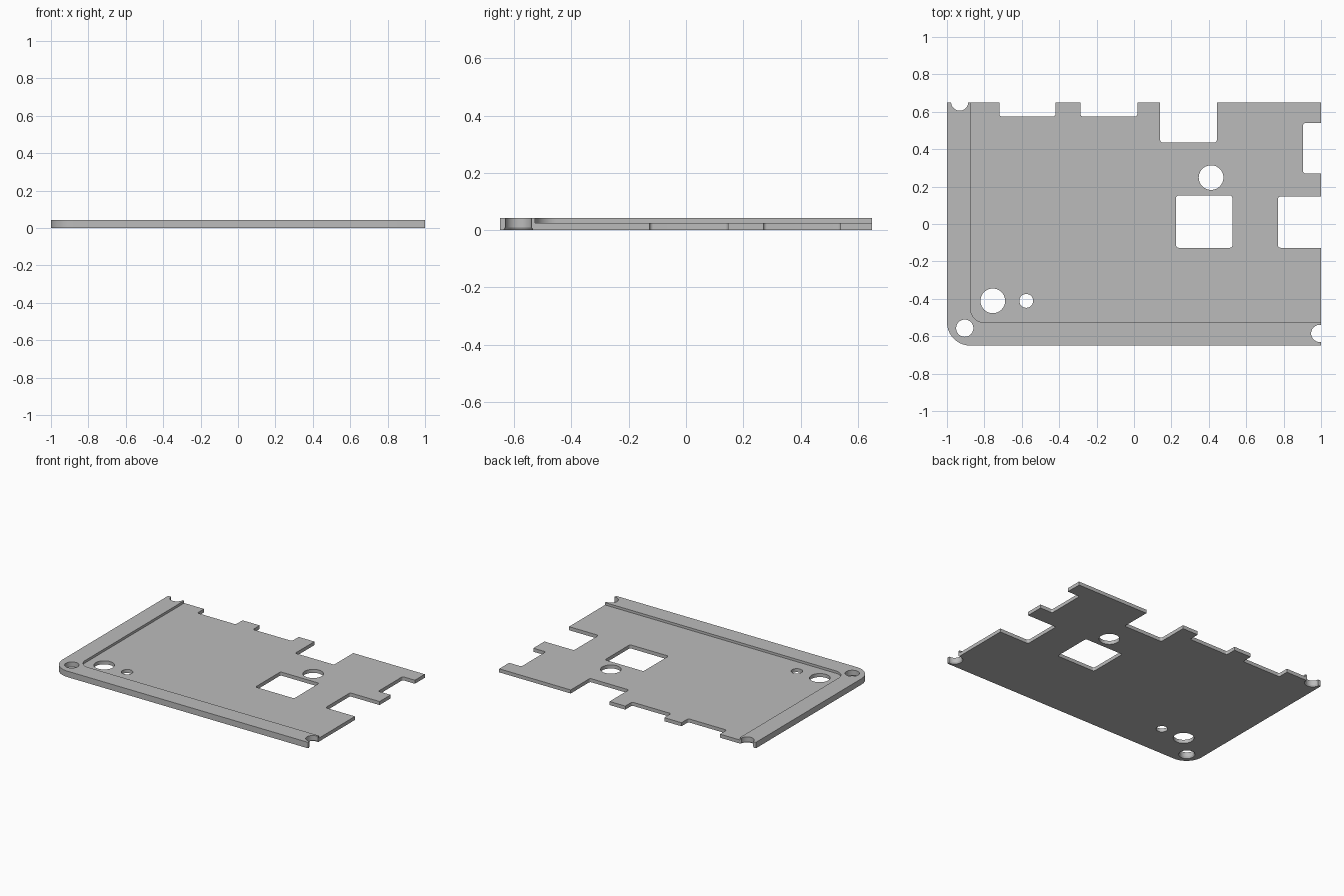
import bpy, bmesh, math

cube = bpy.data.objects.get("Cube")
if cube:
    bpy.data.objects.remove(cube, do_unlink=True)

FLOOR, TOP = 0.025, 0.042

grey = bpy.data.materials.new("plain grey")
grey.use_nodes = True
grey.diffuse_color = (0.5, 0.5, 0.5, 1)
grey.node_tree.nodes["Principled BSDF"].inputs["Base Color"].default_value = (0.5, 0.5, 0.5, 1)


def rounded_box(x0, x1, y0, y1, radii, steps=6):
    """Outline with one radius per corner, from front right counter-clockwise."""
    corners = [(x1, y0, -1, 1), (x1, y1, -1, -1), (x0, y1, 1, -1), (x0, y0, 1, 1)]
    points = []
    for i, (x, y, sx, sy) in enumerate(corners):
        r = radii[i]
        if not r:
            points.append((x, y))
            continue
        for k in range(steps + 1):
            a = math.radians(i * 90 - 90 + 90 * k / steps)
            points.append((x + sx * r + r * math.cos(a), y + sy * r + r * math.sin(a)))
    return points


def circle(x, y, r, sides=40):
    angles = [math.tau * k / sides for k in range(sides)]
    return [(x + r * math.cos(a), y + r * math.sin(a)) for a in angles]


def loft(bm, layers):
    """Closed solid through (outline, height) layers, listed from bottom to top."""
    rings = [[bm.verts.new((x, y, z)) for x, y in outline] for outline, z in layers]
    bm.faces.new(rings[0][::-1])
    bm.faces.new(rings[-1])
    for low, high in zip(rings, rings[1:]):
        for i in range(len(low)):
            j = (i + 1) % len(low)
            bm.faces.new((low[i], low[j], high[j], high[i]))


def make(name, solids):
    bm = bmesh.new()
    for layers in solids:
        loft(bm, layers)
    mesh = bpy.data.meshes.new(name)
    bm.to_mesh(mesh)
    bm.free()
    mesh.materials.append(grey)
    obj = bpy.data.objects.new(name, mesh)
    bpy.context.collection.objects.link(obj)
    return obj


def through(outline):
    return [(outline, -0.1), (outline, 0.1)]


# Base plate with one rounded corner
plate_outline = rounded_box(-1, 1, -0.65, 0.65, (0, 0, 0, 0.125), 16)
plate = make("base_plate", [[(plate_outline, 0), (plate_outline, TOP)]])

# Recess that leaves a raised rim on two sides
recess_outline = rounded_box(-0.874, 1.2, -0.527, 0.9, (0, 0, 0, 0.075), 12)
recess = make("recess_cutter", [[(recess_outline, FLOOR), (recess_outline, 0.1)]])

# Connector notches and the square window
openings = [
    (-0.72, -0.42, 0.575, 0.8),
    (-0.286, 0.018, 0.575, 0.8),
    (0.14, 0.443, 0.436, 0.8),
    (0.904, 1.2, 0.27, 0.54),
    (0.77, 1.2, -0.127, 0.147),
    (0.225, 0.526, -0.127, 0.152),
]
solids = [through(rounded_box(*o, [0.013] * 4)) for o in openings]

# Plain round holes
for x, y, r in [(0.412, 0.248, 0.066), (-0.755, -0.411, 0.066), (-0.576, -0.411, 0.037)]:
    solids.append(through(circle(x, y, r)))

# Screw holes, slightly flared underneath
for x, y in [(-0.905, -0.557), (0.993, -0.585), (-0.932, 0.652)]:
    wide, narrow = circle(x, y, 0.052), circle(x, y, 0.046)
    solids.append([(wide, -0.1), (wide, 0), (narrow, 0.01), (narrow, 0.1)])
holes = make("opening_cutter", solids)

# Cut the plate, then discard the cutters
bpy.context.view_layer.objects.active = plate
for cutter in (recess, holes):
    mod = plate.modifiers.new(cutter.name, "BOOLEAN")
    mod.operation = "DIFFERENCE"
    mod.solver = "EXACT"
    mod.object = cutter
    bpy.ops.object.modifier_apply(modifier=mod.name)
    bpy.data.objects.remove(cutter, do_unlink=True)

# Smooth round walls, sharp edges
for obj in bpy.context.selected_objects:
    obj.select_set(False)
plate.select_set(True)
bpy.ops.object.shade_smooth_by_angle(angle=math.radians(30))
